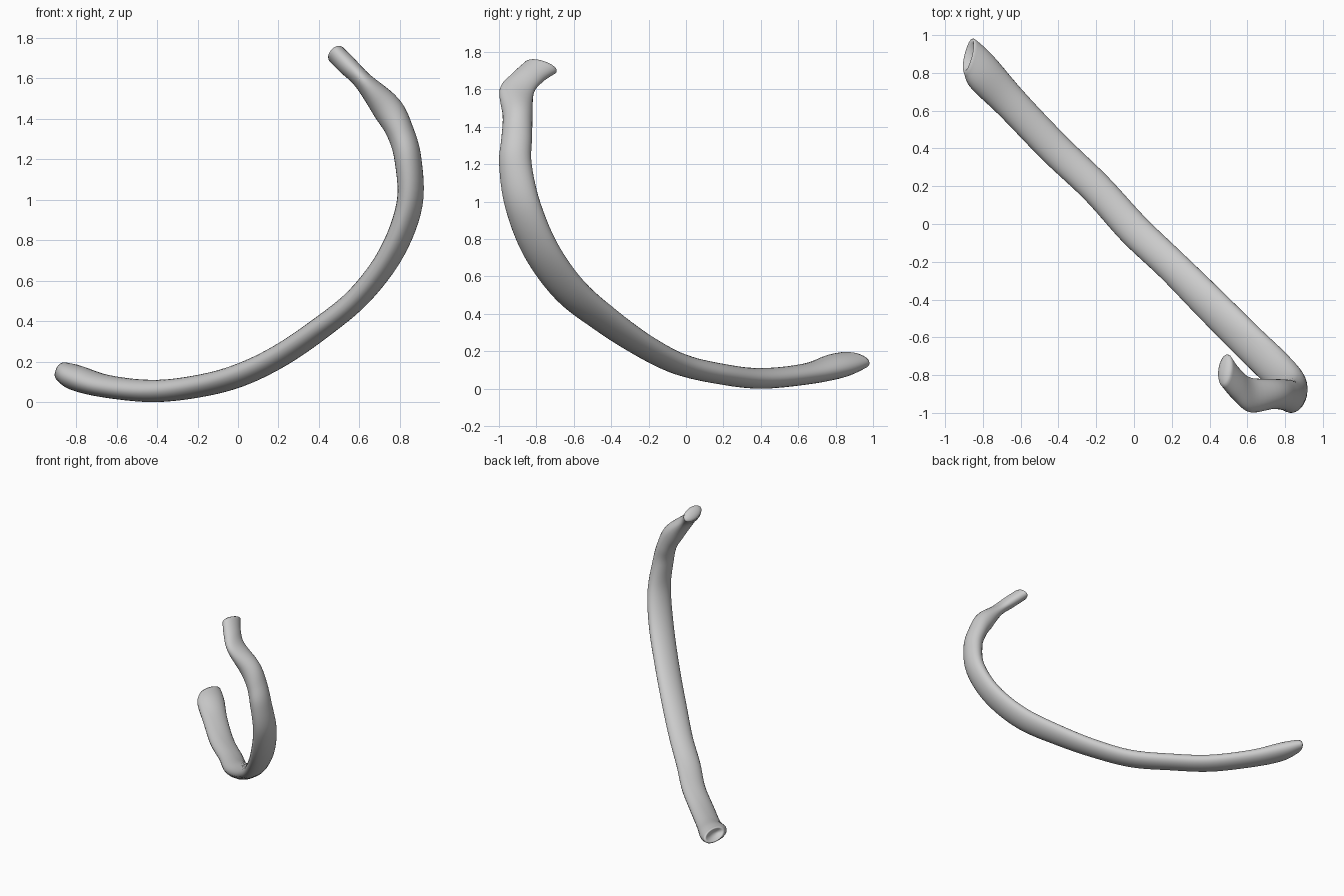
import bpy, bmesh, math
from mathutils import Vector

if "Cube" in bpy.data.objects:
    bpy.data.objects.remove(bpy.data.objects["Cube"])

# Stations: centre, wide-axis direction, half width, half thickness
S = [
    ((-.87, .885, .15), (.22, .95, -.16), .10, .050),
    ((-.80, .80, .12), (.55, .80, -.12), .104, .064),
    ((-.65, .64, .078), (.7, .7, 0), .090, .056),
    ((-.42, .40, .055), (.7, .7, 0), .088, .055),
    ((-.20, .19, .078), (.7, .7, 0), .086, .055),
    ((0, -.03, .13), (.7, .7, .05), .088, .056),
    ((.20, -.22, .225), (.63, .74, .15), .088, .056),
    ((.40, -.42, .36), (.55, .80, .25), .095, .056),
    ((.60, -.62, .525), (.46, .82, .33), .100, .056),
    ((.76, -.775, .74), (.38, .90, .22), .102, .058),
    ((.848, -.872, .98), (.26, .97, .05), .098, .062),
    ((.84, -.912, 1.20), (.15, .98, 0), .088, .066),
    ((.80, -.905, 1.34), (.05, 1, 0), .082, .068),
    ((.735, -.90, 1.455), (.05, 1, 0), .080, .074),
    ((.615, -.905, 1.59), (0, 1, -.1), .092, .046),
    ((.54, -.845, 1.665), (.08, .97, -.2), .085, .048),
    ((.485, -.775, 1.72), (.12, .95, -.3), .088, .047),
]
P = [Vector((*c, *Vector(d).normalized(), w, t)) for c, d, w, t in S]
SIDES, STEPS = 28, 6


def spline(i, u):
    """Catmull-Rom blend of all station values"""
    a, b = P[max(i - 1, 0)], P[i]
    c, d = P[i + 1], P[min(i + 2, len(P) - 1)]
    return 0.5 * (2 * b + (c - a) * u + (2 * a - 5 * b + 4 * c - d) * u * u
                  + (3 * b - a - 3 * c + d) * u ** 3)


path = [spline(i, k / STEPS) for i in range(len(P) - 1) for k in range(STEPS)] + [P[-1]]
pos = [Vector(p[:3]) for p in path]
rings = []
for i, p in enumerate(path):
    tan = (pos[min(i + 1, len(pos) - 1)] - pos[max(i - 1, 0)]).normalized()
    wide = Vector(p[3:6]).normalized()
    rings.append((pos[i], tan, wide, tan.cross(wide).normalized(), p[6], p[7]))


def moved(ring, shift, scale):
    c, tan, wide, thin, w, t = ring
    return (c + tan * shift, tan, wide, thin, w * scale, t * scale)


# Cupped front end and domed head
cup = [moved(rings[0], s, k) for s, k in ((.03, .12), (.022, .45), (-.005, .75), (-.012, .9))]
dome = [moved(rings[-1], .026 * math.sin(a), math.cos(a)) for a in (.4, .8, 1.15, 1.4)]
rings = cup + rings + dome

# Skin the bone shaft
bm = bmesh.new()
loops = []
for c, tan, wide, thin, w, t in rings:
    angles = [2 * math.pi * k / SIDES for k in range(SIDES)]
    loops.append([bm.verts.new(c + wide * w * math.cos(a) + thin * t * math.sin(a)) for a in angles])
for a, b in zip(loops, loops[1:]):
    for k in range(SIDES):
        n = (k + 1) % SIDES
        bm.faces.new((a[k], a[n], b[n], b[k]))
bm.faces.new(loops[0][::-1])
bm.faces.new(loops[-1])
bmesh.ops.recalc_face_normals(bm, faces=bm.faces)
for f in bm.faces:
    f.smooth = True
mesh = bpy.data.meshes.new("rib_bone")
bm.to_mesh(mesh)
bm.free()
bpy.context.collection.objects.link(bpy.data.objects.new("rib_bone", mesh))
